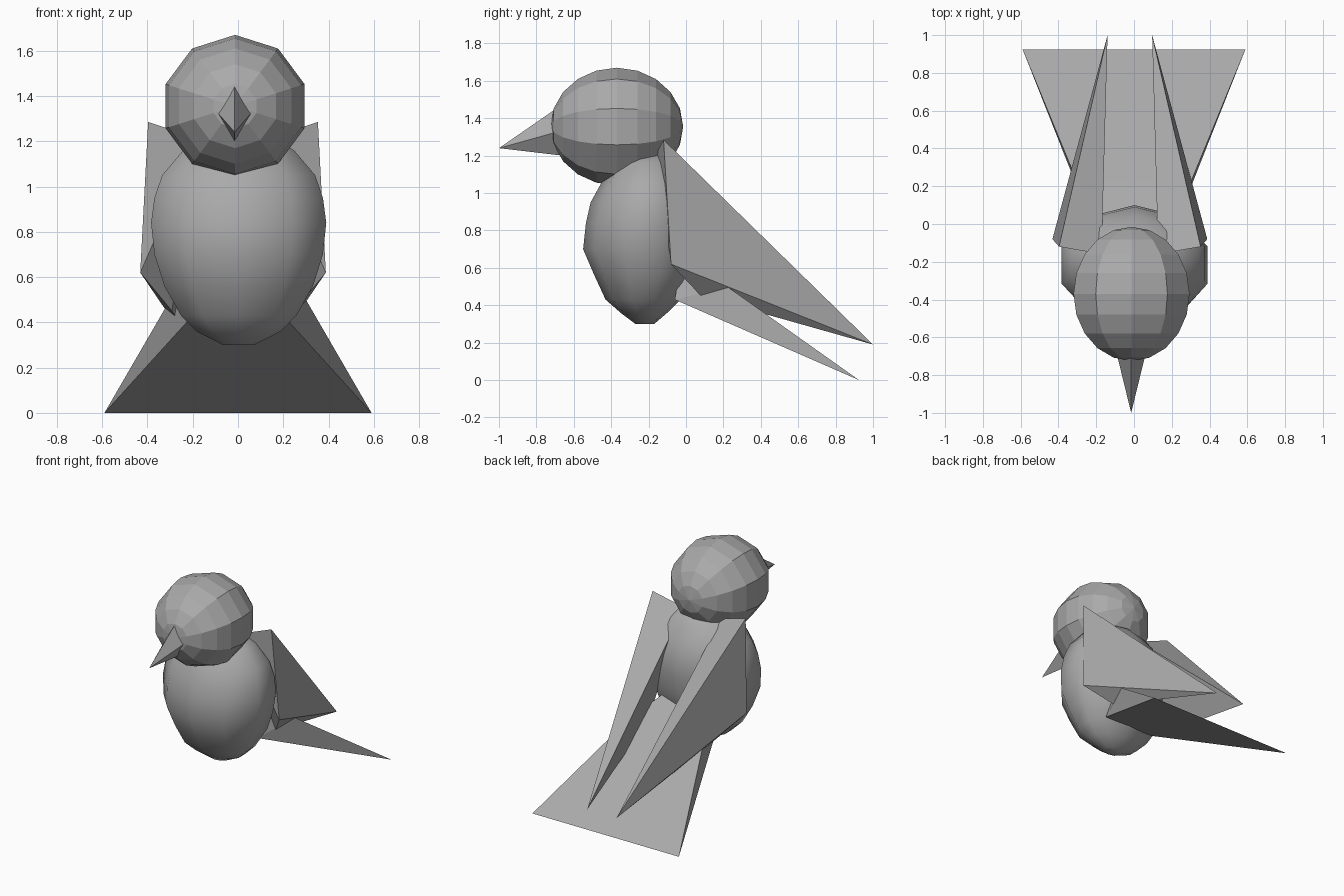
import bpy, bmesh, math

if "Cube" in bpy.data.objects:
    bpy.data.objects.remove(bpy.data.objects["Cube"])

grey = bpy.data.materials.new("plain grey")
grey.diffuse_color = (0.4, 0.4, 0.4, 1)
grey.use_nodes = True
grey.node_tree.nodes["Principled BSDF"].inputs["Base Color"].default_value = grey.diffuse_color


def add_part(name, verts, faces, smooth=False):
    """Make a closed mesh with outward normals."""
    bm = bmesh.new()
    vs = [bm.verts.new(v) for v in verts]
    for f in faces:
        bm.faces.new([vs[i] for i in f])
    bmesh.ops.recalc_face_normals(bm, faces=bm.faces[:])
    for f in bm.faces:
        f.smooth = smooth
    mesh = bpy.data.meshes.new(name)
    bm.to_mesh(mesh)
    bm.free()
    mesh.materials.append(grey)
    obj = bpy.data.objects.new(name, mesh)
    bpy.context.collection.objects.link(obj)
    return obj


# Head: faceted sphere with its poles facing front and back
bpy.ops.mesh.primitive_uv_sphere_add(segments=10, ring_count=10, radius=1)
head = bpy.context.object
head.name = "head"
for v in head.data.vertices:
    x, y, z = v.co
    a = math.atan2(y, x) + math.pi / 2
    r = math.hypot(x, y)
    v.co = (-0.013 + 0.323 * r * math.sin(a), -0.37 - 0.355 * z,
            1.355 + 0.315 * r * math.cos(a))
bm = bmesh.new()
bm.from_mesh(head.data)
bmesh.ops.recalc_face_normals(bm, faces=bm.faces[:])
bm.to_mesh(head.data)
bm.free()
head.data.materials.append(grey)

# Beak: four-sided spike
add_part("beak",
         [(-0.015, -1.0, 1.24), (-0.015, -0.66, 1.475), (0.068, -0.66, 1.335),
          (-0.015, -0.66, 1.2), (-0.098, -0.66, 1.335)],
         [(0, 1, 2), (0, 2, 3), (0, 3, 4), (0, 4, 1), (1, 2, 3, 4)])

# Body: rings of (height, front y, back y, half width)
rings = [(0.30, -0.27, -0.17, 0.07), (0.36, -0.35, -0.10, 0.19),
         (0.43, -0.43, -0.03, 0.26), (0.56, -0.49, 0.05, 0.335),
         (0.70, -0.55, 0.09, 0.38), (0.84, -0.535, 0.10, 0.395),
         (0.95, -0.51, 0.09, 0.38), (1.05, -0.455, 0.05, 0.345),
         (1.16, -0.38, -0.02, 0.25), (1.22, -0.32, -0.08, 0.14)]
n = 10
verts = []
for z, front, back, half in rings:
    for k in range(n):
        a = 2 * math.pi * (k + 0.5) / n
        verts.append((0.003 + 1.03 * half * math.cos(a),
                      (front + back) / 2 + 0.5 * (back - front) * math.sin(a), z))
faces = [tuple(range(n)), tuple(range(len(verts) - n, len(verts)))]
for r in range(len(rings) - 1):
    for k in range(n):
        a, b = r * n + k, r * n + (k + 1) % n
        faces.append((a, b, b + n, a + n))
add_part("body", verts, faces, smooth=True)

# Wings: four-sided spikes sweeping back to a point
for side, label in ((1, "right"), (-1, "left")):
    pts = [(0.118, 1.0, 0.19), (0.375, -0.12, 1.285), (0.41, -0.08, 0.62),
           (0.27, 0.08, 0.45), (0.15, -0.16, 1.21)]
    add_part(label + "_wing", [(side * x - 0.022, y, z) for x, y, z in pts],
             [(0, 1, 2), (0, 2, 3), (0, 3, 4), (0, 4, 1), (1, 2, 4), (2, 3, 4)])

# Tail: wedge fanning out to a thin rear edge
half_tail = [(0.59, 0.925, 0.0), (0.30, 0.22, 0.50), (0.20, -0.06, 0.43), (0.15, -0.02, 0.66)]
verts = [(s * x, y, z) for s in (1, -1) for x, y, z in half_tail]
add_part("tail", verts,
         [(0, 4, 5, 1), (1, 5, 7, 3), (0, 2, 6, 4), (0, 1, 2), (4, 6, 5),
          (1, 3, 2), (5, 6, 7), (2, 3, 7, 6)])
